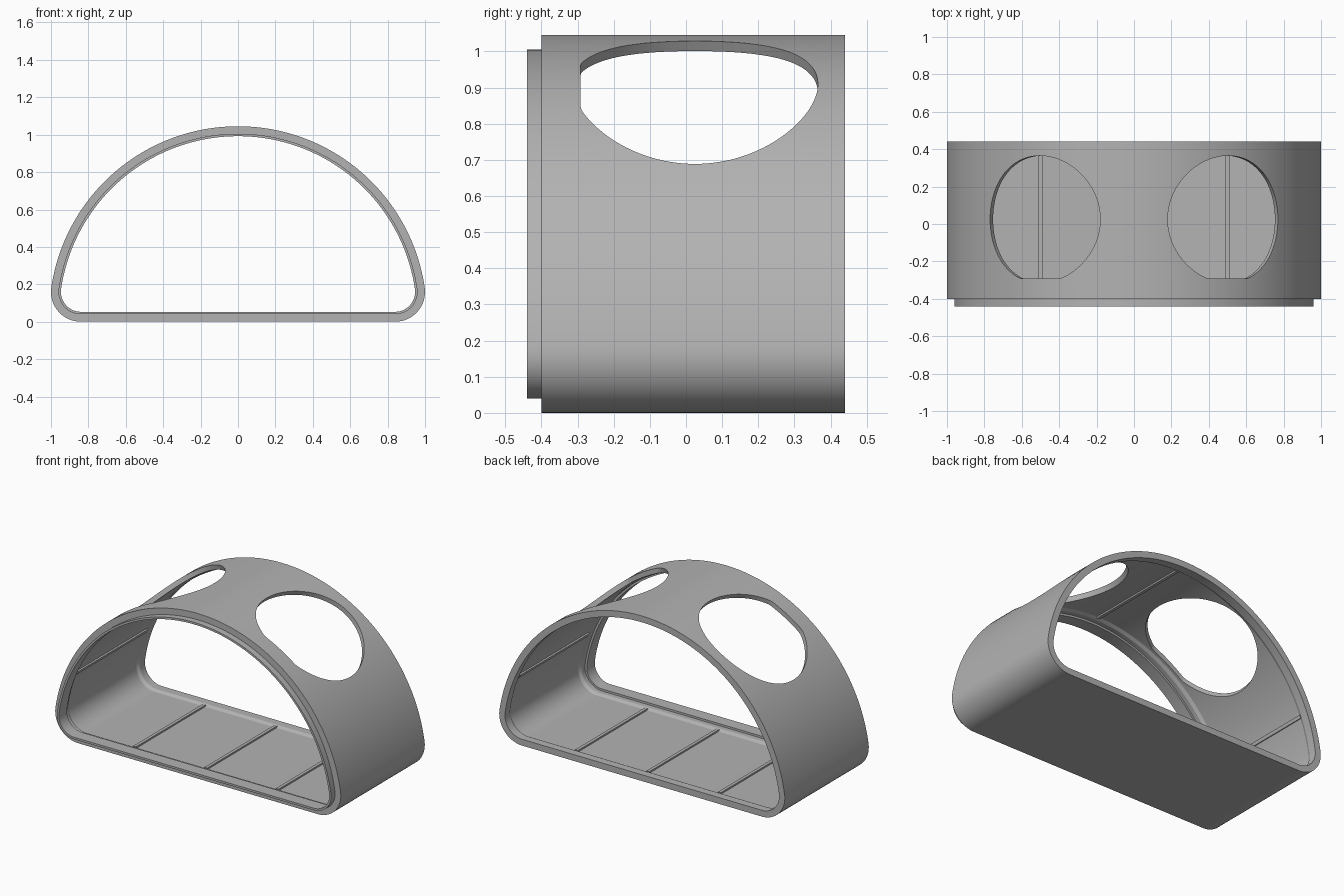
import bpy, bmesh, math
from mathutils import Matrix, Vector

if "Cube" in bpy.data.objects:
    bpy.data.objects.remove(bpy.data.objects["Cube"], do_unlink=True)

grey = bpy.data.materials.new("plain grey")
grey.use_nodes = True
COLOUR = (0.45, 0.45, 0.45, 1)
grey.diffuse_color = COLOUR
grey.node_tree.nodes["Principled BSDF"].inputs["Base Color"].default_value = COLOUR

CENTRE_Z, ARCH_R = 0.036, 1.009      # large arch
CORNER_X, CORNER_R = 0.84, 0.16      # rounded lower corners
WALL = 0.03


def make_object(name, bm):
    bmesh.ops.recalc_face_normals(bm, faces=bm.faces)
    mesh = bpy.data.meshes.new(name)
    bm.to_mesh(mesh)
    bm.free()
    obj = bpy.data.objects.new(name, mesh)
    obj.data.materials.append(grey)
    bpy.context.collection.objects.link(obj)
    return obj


def activate(obj):
    bpy.ops.object.select_all(action='DESELECT')
    obj.select_set(True)
    bpy.context.view_layer.objects.active = obj


def outline(inset):
    """Arched outline with rounded lower corners, moved inward by inset."""
    join = math.atan2(CORNER_R - CENTRE_Z, CORNER_X)
    pts = []

    def arc(cx, cz, r, start, end, steps):
        for i in range(steps + 1):
            a = start + (end - start) * i / steps
            pts.append((cx + r * math.cos(a), cz + r * math.sin(a)))

    r = CORNER_R - inset
    arc(CORNER_X, CORNER_R, r, -math.pi / 2, join, 16)
    arc(0, CENTRE_Z, ARCH_R - inset, join, math.pi - join, 96)
    arc(-CORNER_X, CORNER_R, r, math.pi - join, 1.5 * math.pi, 16)
    # drop the doubled points where arcs meet
    return [p for i, p in enumerate(pts) if i not in (17, 114)]


# Shell: outer wall, rear rim, thin middle, front rim and plug-in lip
section = [(-0.4, 0), (0.44, 0), (0.44, 0.04), (0.39, 0.04), (0.37, WALL),
           (-0.31, WALL), (-0.33, 0.04), (-0.36, 0.04), (-0.36, 0.053),
           (-0.44, 0.053), (-0.44, 0.04), (-0.4, 0.04)]
bm = bmesh.new()
loops = [[bm.verts.new((x, y, z)) for x, z in outline(d)] for y, d in section]
for k, a in enumerate(loops):
    b = loops[(k + 1) % len(loops)]
    for i in range(len(a)):
        j = (i + 1) % len(a)
        bm.faces.new((a[i], a[j], b[j], b[i]))
shell = make_object("shell", bm)

# Round side openings, trimmed flat near the front rim
for side, name in ((1, "left"), (-1, "right")):
    bm = bmesh.new()
    tilt = (Matrix.Translation((0, 0.025, CENTRE_Z))
            @ Matrix.Rotation(side * math.radians(30), 4, 'Y'))
    ring = []
    for i in range(96):
        a = 2 * math.pi * i / 96
        ring.append((0.34 * math.cos(a), max(0.34 * math.sin(a), -0.317)))
    ends = [[bm.verts.new(tilt @ Vector((x, y, h))) for x, y in ring]
            for h in (0.7, 1.2)]
    for e in ends:
        bm.faces.new(e)
    for i in range(96):
        j = (i + 1) % 96
        bm.faces.new((ends[0][i], ends[0][j], ends[1][j], ends[1][i]))
    cutter = make_object(name + "_opening_cutter", bm)
    cut = shell.modifiers.new(name + "_opening", 'BOOLEAN')
    cut.operation, cut.solver, cut.object = 'DIFFERENCE', 'EXACT', cutter
    activate(shell)
    bpy.ops.object.modifier_apply(modifier=cut.name)
    bpy.data.objects.remove(cutter, do_unlink=True)

activate(shell)
bpy.ops.object.shade_smooth_by_angle(angle=math.radians(25))


# Thin ribs running front to back along the inner wall
def rib(name, x, z, angle):
    bm = bmesh.new()
    bmesh.ops.create_cube(bm, size=1, matrix=Matrix.Translation((x, 0.03, z))
                          @ Matrix.Rotation(angle, 4, 'Y')
                          @ Matrix.Diagonal((0.02, 0.7, 0.02, 1)))
    make_object(name, bm)


for name, x in (("right", -0.5), ("middle", 0), ("left", 0.5)):
    rib("floor_rib_" + name, x, WALL, 0)
r = ARCH_R - WALL
rib("roof_rib", 0, CENTRE_Z + r, 0)
for side, name in ((1, "left"), (-1, "right")):
    a = math.radians(68)
    rib("wall_rib_" + name, side * r * math.sin(a), CENTRE_Z + r * math.cos(a), side * a)
